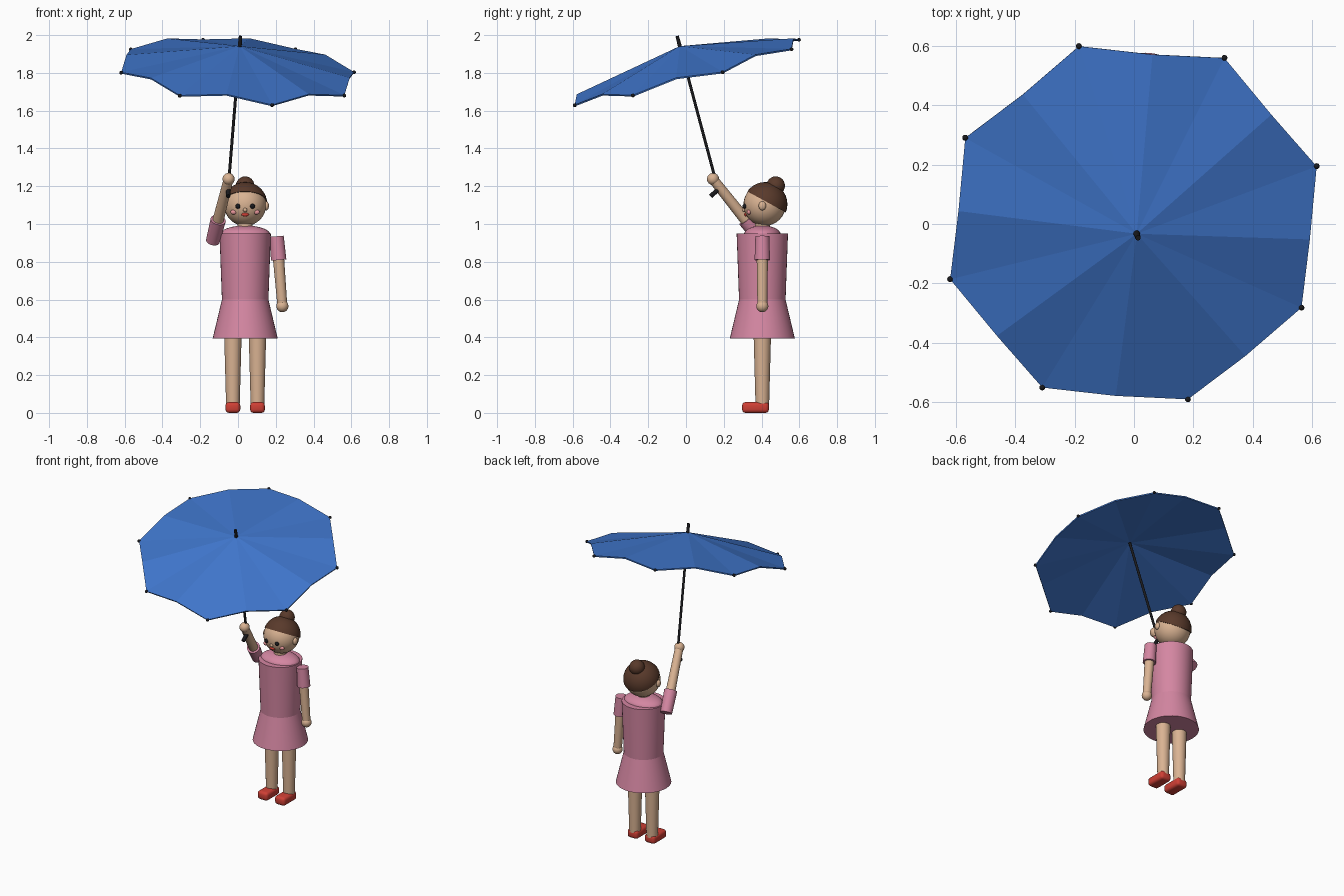
import bpy, bmesh, math
from mathutils import Vector, Matrix

if "Cube" in bpy.data.objects:
    bpy.data.objects.remove(bpy.data.objects["Cube"], do_unlink=True)


def material(name, r, g, b):
    m = bpy.data.materials.new(name)
    m.use_nodes = True
    m.diffuse_color = (r, g, b, 1)
    bsdf = m.node_tree.nodes["Principled BSDF"]
    bsdf.inputs["Base Color"].default_value = (r, g, b, 1)
    bsdf.inputs["Roughness"].default_value = 0.7
    return m


BLUE = material("canopy blue", 0.05, 0.18, 0.60)
PINK = material("dress pink", 0.66, 0.24, 0.36)
SKIN = material("skin", 0.70, 0.45, 0.29)
BROWN = material("hair brown", 0.10, 0.042, 0.024)
RED = material("shoe red", 0.62, 0.05, 0.035)
BLACK = material("black", 0.01, 0.01, 0.012)
BLUSH = material("cheek pink", 0.80, 0.30, 0.32)


def finish(name, bm, mat, smooth=True):
    mesh = bpy.data.meshes.new(name)
    bmesh.ops.recalc_face_normals(bm, faces=bm.faces)
    bm.to_mesh(mesh)
    bm.free()
    mesh.materials.append(mat)
    ob = bpy.data.objects.new(name, mesh)
    bpy.context.collection.objects.link(ob)
    if smooth:
        bpy.ops.object.select_all(action='DESELECT')
        ob.select_set(True)
        bpy.context.view_layer.objects.active = ob
        bpy.ops.object.shade_smooth_by_angle(angle=math.radians(40))
    return ob


def ball(name, center, size, mat, segments=24, cut=None):
    """Ellipsoid; cut = (point, normal) keeps only the side the normal points to."""
    bm = bmesh.new()
    bmesh.ops.create_uvsphere(bm, u_segments=segments, v_segments=segments // 2, radius=1)
    scale = size if isinstance(size, tuple) else (size,) * 3
    bm.transform(Matrix.Translation(center) @ Matrix.Diagonal((*scale, 1)))
    if cut:
        geom = bm.verts[:] + bm.edges[:] + bm.faces[:]
        bmesh.ops.bisect_plane(bm, geom=geom, plane_co=cut[0], plane_no=cut[1], clear_inner=True)
        bmesh.ops.holes_fill(bm, edges=[e for e in bm.edges if e.is_boundary])
    return finish(name, bm, mat)


def rod(name, a, b, ra, rb, mat, segments=24):
    """Capped cylinder or cone from point a to point b."""
    a, b = Vector(a), Vector(b)
    bm = bmesh.new()
    bmesh.ops.create_cone(bm, cap_ends=True, segments=segments, radius1=ra, radius2=rb,
                          depth=(b - a).length)
    turn = (b - a).to_track_quat('Z', 'Y').to_matrix().to_4x4()
    bm.transform(Matrix.Translation((a + b) / 2) @ turn)
    return finish(name, bm, mat)


CX, CY = 0.038, 0.404          # body axis


def at(x, y, z):
    return Vector((CX + x, CY + y, z))


# Dress
rod("skirt", at(0, 0, 0.395), at(0, 0, 0.6), 0.172, 0.123, PINK, 40)
rod("bodice", at(0, 0, 0.595), at(0, 0, 0.95), 0.123, 0.136, PINK, 40)
ball("collar", at(0, 0, 0.945), (0.132, 0.097, 0.047), PINK, 32)
rod("neck", at(0, 0, 0.95), at(0, 0, 1.03), 0.04, 0.04, SKIN)

# Legs and shoes
for side, s in (("left", 1), ("right", -1)):
    x = s * 0.065
    rod(side + "_leg", at(x, 0, 0.04), at(x, 0, 0.41), 0.036, 0.046, SKIN)
    bm = bmesh.new()
    bmesh.ops.create_cube(bm, size=1)
    bm.transform(Matrix.Translation(at(x, -0.036, 0.0285)) @ Matrix.Diagonal((0.078, 0.142, 0.057, 1)))
    bmesh.ops.bevel(bm, geom=bm.edges[:], offset=0.018, segments=3, profile=0.5, affect='EDGES')
    finish(side + "_shoe", bm, RED)

# Arms: one hangs, one reaches up to the shaft
HAND = Vector((-0.05, 0.143, 1.238))
for side, shoulder, hand in (("left", at(0.167, 0, 0.935), at(0.197, 0, 0.565)),
                             ("right", at(-0.171, 0, 0.91), HAND)):
    cuff = shoulder.lerp(hand, 0.34)
    rod(side + "_sleeve", shoulder, cuff, 0.037, 0.041, PINK)
    rod(side + "_arm", shoulder.lerp(hand, 0.1), hand, 0.031, 0.026, SKIN)
    ball(side + "_hand", hand, 0.032, SKIN)

# Head, hair and face
HEAD = at(0, 0.012, 1.102)
R = 0.112
ball("head", HEAD, R, SKIN, 32)
ball("hair", HEAD + Vector((0, 0.004, 0.003)), 0.117, BROWN, 32,
     cut=(at(0, 0.026, 1.115), Vector((0, 0.12, 0.22)).normalized()))
ball("hair_bun", at(0, 0.071, 1.203), 0.049, BROWN)


def on_face(x, z, out=0.0):
    """Point on the front of the head, offset from its centre by x and z."""
    v = Vector((x, -math.sqrt(R * R - x * x - z * z), z))
    return HEAD + v * (1 + out / R)


for side, s in (("left", 1), ("right", -1)):
    ball(side + "_ear", HEAD + Vector((s * 0.112, -0.012, -0.006)), (0.014, 0.02, 0.024), SKIN, 16)
    ball(side + "_eye", on_face(s * 0.039, -0.008), 0.0135, BLACK, 16)
    ball(side + "_cheek", on_face(s * 0.062, -0.04, -0.002), (0.017, 0.012, 0.013), BLUSH, 16)
ball("nose", on_face(0, -0.028), 0.011, SKIN, 16)
ball("mouth", on_face(0, -0.052), (0.02, 0.009, 0.01), RED, 16)

# Umbrella: local z runs along the shaft, origin at the centre of the rib tips
AXIS = Vector((0.078, -0.257, 0.963)).normalized()
CENTER = Vector((-0.002, 0.004, 1.804))
first = Vector((0.616, 0.19, 0))
X = (first - AXIS * first.dot(AXIS)).normalized()
Y = AXIS.cross(X)
FRAME = Matrix((X, Y, AXIS)).transposed().to_4x4()
FRAME.translation = CENTER
RIM, RISE, SAG, RIBS = 0.645, 0.143, 0.032, 8

# Canopy: panels dip between tips along straight chords
bm = bmesh.new()
apex = bm.verts.new((0, 0, RISE))
ring = []
for i in range(RIBS * 2):
    a = math.pi * i / RIBS
    mid = i % 2
    r = RIM * math.cos(math.pi / RIBS) if mid else RIM
    ring.append(bm.verts.new((r * math.cos(a), r * math.sin(a), SAG * mid)))
for i, v in enumerate(ring):
    bm.faces.new((apex, v, ring[(i + 1) % len(ring)]))
bm.transform(FRAME)
canopy = finish("canopy", bm, BLUE, smooth=False)
shell = canopy.modifiers.new("thickness", 'SOLIDIFY')
shell.thickness = 0.008
shell.offset = -1

for i in range(RIBS):
    a = 2 * math.pi * i / RIBS
    ball("rib_tip_%d" % (i + 1), FRAME @ Vector((RIM * math.cos(a), RIM * math.sin(a), -0.002)),
         0.01, BLACK, 12)

# Shaft, ferrule and grip
top = FRAME @ Vector((0, 0, RISE + 0.055))
low = FRAME @ Vector((0, 0, -0.645))
rod("shaft", low, FRAME @ Vector((0, 0, RISE)), 0.008, 0.008, BLACK, 12)
rod("ferrule", FRAME @ Vector((0, 0, RISE - 0.01)), top, 0.011, 0.009, BLACK, 12)
rod("grip", low + Vector((0, 0.008, 0.006)), low + Vector((0, -0.04, -0.036)), 0.012, 0.012, BLACK, 12)
